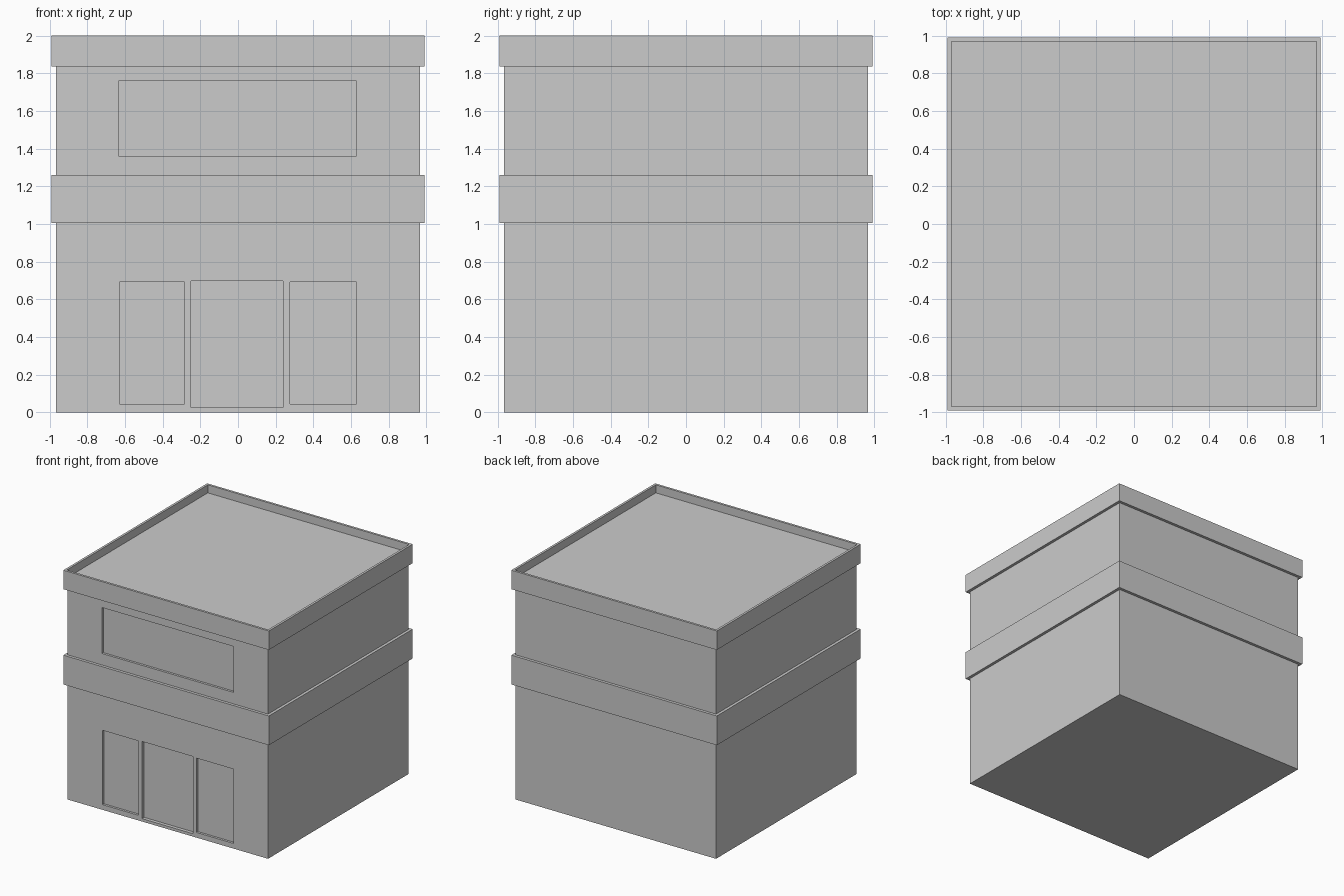
import bpy, bmesh

if "Cube" in bpy.data.objects:
    bpy.data.objects.remove(bpy.data.objects["Cube"])

BODY, BAND, RIM = 0.965, 0.99, 0.97   # half widths


def make_object(name, bm):
    bmesh.ops.recalc_face_normals(bm, faces=bm.faces)
    mesh = bpy.data.meshes.new(name)
    bm.to_mesh(mesh)
    bm.free()
    obj = bpy.data.objects.new(name, mesh)
    bpy.context.collection.objects.link(obj)
    return obj


def square_loft(name, profile):
    """Sweep a (half width, height) profile around a square plan and cap both ends."""
    bm = bmesh.new()
    rings = [[bm.verts.new((sx * r, sy * r, z))
              for sx, sy in ((-1, -1), (1, -1), (1, 1), (-1, 1))]
             for r, z in profile]
    for a, b in zip(rings, rings[1:]):
        for i in range(4):
            j = (i + 1) % 4
            bm.faces.new((a[i], a[j], b[j], b[i]))
    bm.faces.new(rings[0])
    bm.faces.new(rings[-1])
    return make_object(name, bm)


def recess_cutter(name, x0, x1, z0, z1, depth):
    """Box that sinks a panel into the front wall."""
    bm = bmesh.new()
    bmesh.ops.create_cube(bm, size=1)
    y0, y1 = -BODY - 0.1, -BODY + depth
    for v in bm.verts:
        v.co = (x1 if v.co.x > 0 else x0,
                y1 if v.co.y > 0 else y0,
                z1 if v.co.z > 0 else z0)
    obj = make_object(name, bm)
    obj.hide_render = True
    obj.hide_set(True)
    return obj


# Walls, middle band, cornice, parapet rim and sunken flat roof
building = square_loft("building_shell", [
    (BODY, 0), (BODY, 1.005),
    (BAND, 1.005), (BAND, 1.26),
    (BODY, 1.26), (BODY, 1.835),
    (BAND, 1.835), (BAND, 2.0),
    (RIM, 2.0), (RIM, 1.93)])

# Front openings: upper window, entrance and two shop windows
openings = [
    ("upper_window", -0.635, 0.63, 1.36, 1.76, 0.02),
    ("entrance", -0.25, 0.24, 0.025, 0.697, 0.03),
    ("left_shop_window", -0.63, -0.285, 0.045, 0.692, 0.02),
    ("right_shop_window", 0.275, 0.63, 0.045, 0.692, 0.02),
]
for name, *dims in openings:
    mod = building.modifiers.new(name, 'BOOLEAN')
    mod.operation = 'DIFFERENCE'
    mod.solver = 'EXACT'
    mod.object = recess_cutter(name + "_cutter", *dims)
